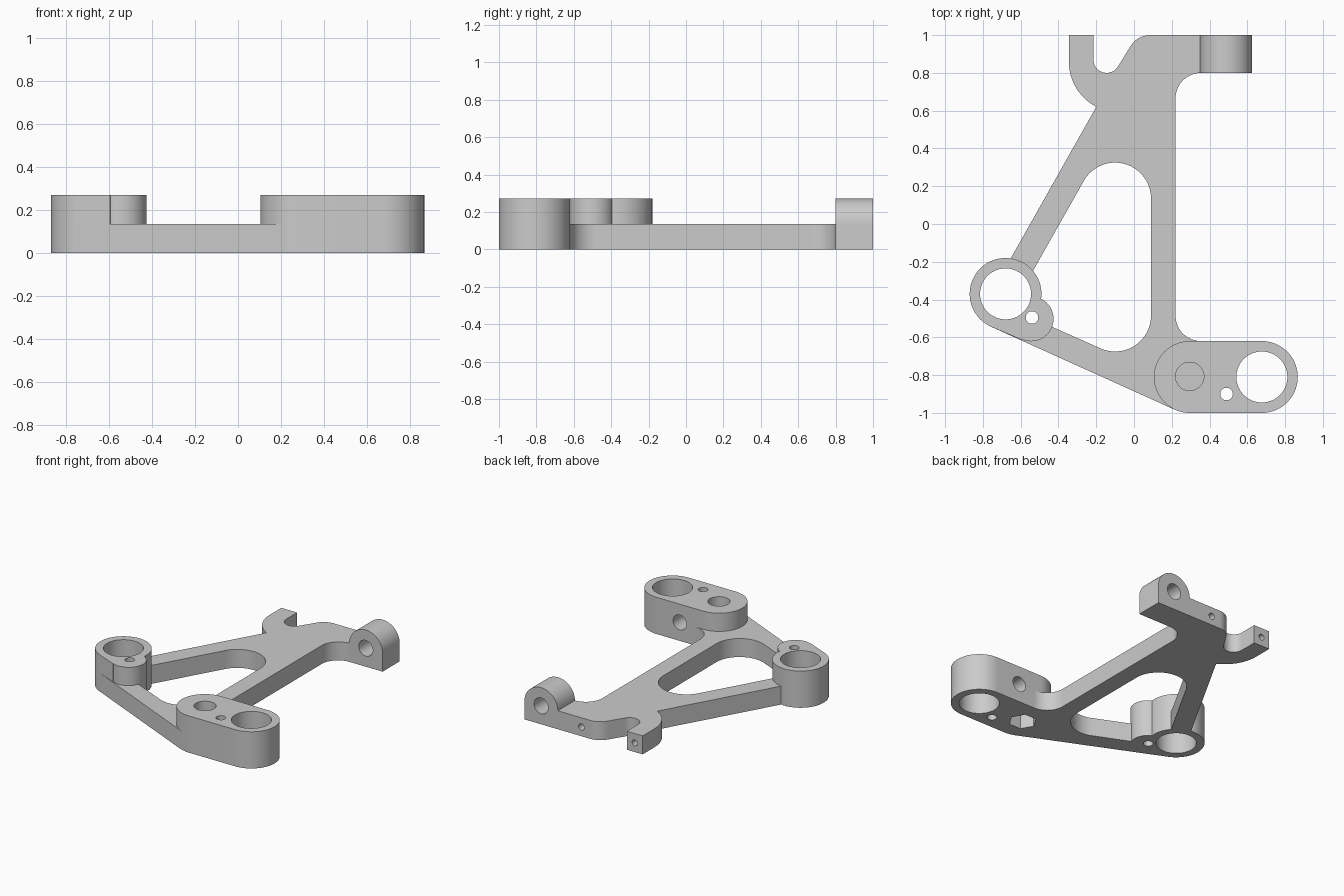
import bpy
import bmesh
from math import cos, sin, radians
from mathutils import Matrix, Vector

cube = bpy.data.objects.get("Cube")
if cube:
    bpy.data.objects.remove(cube, do_unlink=True)

TOP, PLATE = 0.272, 0.137      # boss height and plate thickness
R, BORE, PIN = 0.19, 0.135, 0.033

grey = bpy.data.materials.new("satin_grey")
grey.use_nodes = True
colour = (0.6, 0.6, 0.6, 1)
grey.diffuse_color = colour
grey.node_tree.nodes["Principled BSDF"].inputs["Base Color"].default_value = colour


def arc(cx, cy, r, start, end):
    """Points along an arc, angles in degrees."""
    n = max(3, round(abs(end - start) / 5))
    angles = [radians(start + (end - start) * i / n) for i in range(n + 1)]
    return [(cx + r * cos(a), cy + r * sin(a)) for a in angles]


def prism(name, outline, low, high, along_y=False):
    """Extrude an outline along z, or an x-z outline along y."""
    bm = bmesh.new()
    if along_y:
        verts = [bm.verts.new((x, low, z)) for x, z in outline]
        step = Vector((0, high - low, 0))
    else:
        verts = [bm.verts.new((x, y, low)) for x, y in outline]
        step = Vector((0, 0, high - low))
    face = bm.faces.new(verts)
    new = bmesh.ops.extrude_face_region(bm, geom=[face], use_keep_orig=True)["geom"]
    bmesh.ops.translate(bm, vec=step, verts=[v for v in new if isinstance(v, bmesh.types.BMVert)])
    bmesh.ops.recalc_face_normals(bm, faces=bm.faces)
    mesh = bpy.data.meshes.new(name)
    bm.to_mesh(mesh)
    bm.free()
    mesh.materials.append(grey)
    obj = bpy.data.objects.new(name, mesh)
    bpy.context.scene.collection.objects.link(obj)
    return obj


def disc(name, x, y, r, low, high, along_y=False):
    return prism(name, arc(x, y, r, 0, 360)[:-1], low, high, along_y)


def combine(body, part, operation):
    """Apply a boolean and discard the tool object."""
    mod = body.modifiers.new(part.name, 'BOOLEAN')
    mod.operation, mod.object, mod.solver = operation, part, 'EXACT'
    graph = bpy.context.evaluated_depsgraph_get()
    mesh = bpy.data.meshes.new_from_object(body.evaluated_get(graph))
    body.modifiers.clear()
    body.data = mesh
    bpy.data.objects.remove(part, do_unlink=True)


# Flat plate: right edge, rear edge with hook, slanted left arm, front arm
outline = (
    arc(0.355, -0.485, 0.135, 270, 180)
    + arc(0.355, 0.665, 0.135, 180, 90)
    + [(0.4, 0.8), (0.4, 1)]
    + arc(0.085, 0.88, 0.12, 90, 150)
    + arc(-0.145, 0.87, 0.07, -30, -180)
    + [(-0.215, 1), (-0.345, 1)]
    + arc(-0.074, 0.86, 0.271, 180, 242.3)
    + [(-0.66, -0.195), (-0.7, -0.3), (-0.757, -0.544)]
    + [(0.218, -0.984), (0.3, -0.95), (0.4, -0.8), (0.4, -0.64)]
)
bracket = prism("bracket", outline, 0, PLATE)

# Triangular window
window = (arc(-0.1, 0.135, R, 0, 150.5) + [(-0.56, -0.293), (-0.5, -0.515)]
          + arc(-0.1, -0.485, R, 246, 360))
combine(bracket, prism("window", window, -0.1, 0.3), 'DIFFERENCE')

# Raised bosses and the arched lug at the rear
web = [(-0.68, -0.37), (-0.757, -0.544), (-0.595, -0.613), (-0.545, -0.502)]
stadium = arc(0.295, -0.81, R, 90, 270) + arc(0.677, -0.81, R, -90, 90)
arch = [(0.35, 0), (0.625, 0)] + arc(0.4875, 0.1345, 0.1375, 0, 180)
for part in (
    disc("left_boss", -0.68, -0.37, R, 0, TOP),
    disc("left_pin_boss", -0.545, -0.502, 0.119, 0, TOP),
    prism("left_web", web, 0, TOP),
    prism("right_boss", stadium, 0, TOP),
    prism("rear_lug", arch, 0.8, 1, True),
):
    combine(bracket, part, 'UNION')

# Upright bores, screw pocket with hexagonal nut recess below, and cross holes
hexagon = [(0.295 + 0.095 * cos(radians(a)), -0.81 + 0.095 * sin(radians(a)))
           for a in range(0, 360, 60)]
for hole in (
    disc("left_bore", -0.68, -0.37, BORE, -0.1, 0.4),
    disc("right_bore", 0.677, -0.81, BORE, -0.1, 0.4),
    disc("left_pin_hole", -0.54, -0.495, PIN, -0.1, 0.4),
    disc("right_pin_hole", 0.49, -0.9, PIN, -0.1, 0.4),
    disc("screw_pocket", 0.295, -0.807, 0.075, 0.125, 0.4),
    prism("nut_recess", hexagon, -0.1, 0.11),
    disc("lug_hole", 0.4875, PLATE, 0.058, 0.7, 1.1, True),
    disc("boss_cross_hole", 0.485, PLATE, 0.055, -0.85, -0.5, True),
    disc("rear_screw_hole", 0.157, 0.068, 0.024, 0.8, 1.1, True),
    disc("hook_screw_hole", -0.28, 0.068, 0.022, 0.85, 1.1, True),
):
    combine(bracket, hole, 'DIFFERENCE')

# Smooth curved walls, crisp edges
bpy.ops.object.select_all(action='DESELECT')
bracket.select_set(True)
bpy.context.view_layer.objects.active = bracket
bpy.ops.object.shade_smooth_by_angle(angle=radians(25))
